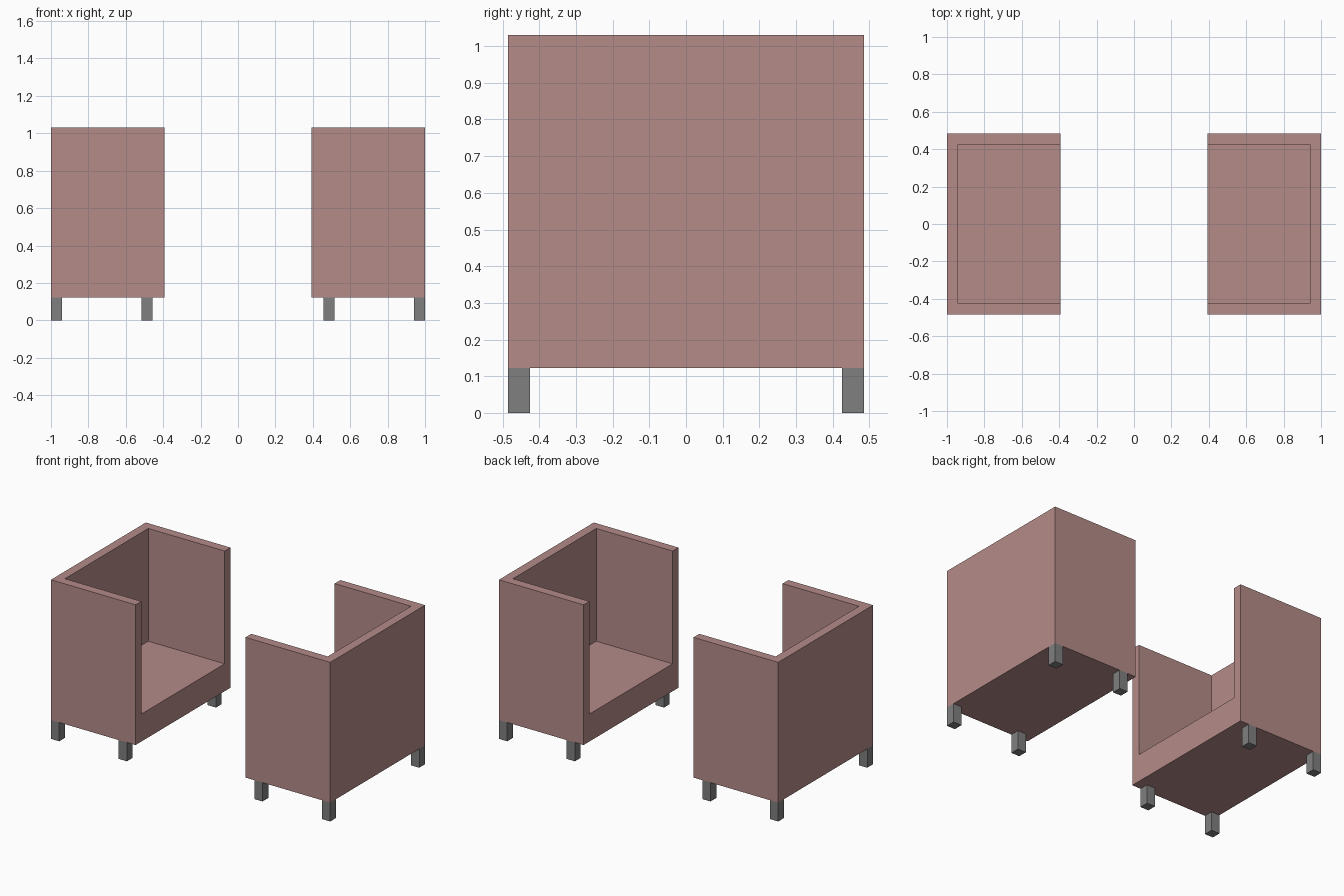
import bpy

if "Cube" in bpy.data.objects:
    bpy.data.objects.remove(bpy.data.objects["Cube"])


def material(name, color):
    m = bpy.data.materials.new(name)
    m.diffuse_color = (*color, 1)
    m.use_nodes = True
    m.node_tree.nodes["Principled BSDF"].inputs["Base Color"].default_value = m.diffuse_color
    return m


pink = material("dusty pink fabric", (0.46, 0.26, 0.25))
grey = material("grey leg", (0.215, 0.215, 0.215))

BACK, FRONT, HALF_W, WALL = 1.0, 0.394, 0.485, 0.059
BOTTOM, SEAT, TOP = 0.122, 0.30, 1.03


def box(name, xs, ys, zs, mat):
    lo, hi = zip(*(sorted(r) for r in (xs, ys, zs)))
    bpy.ops.mesh.primitive_cube_add(size=1, location=[(a + b) / 2 for a, b in zip(lo, hi)])
    ob = bpy.context.object
    ob.name = name
    ob.scale = [b - a for a, b in zip(lo, hi)]
    bpy.ops.object.transform_apply(location=True, rotation=False, scale=True)
    ob.data.materials.append(mat)
    return ob


# two tub chairs facing each other
for side, label in ((-1, "left"), (1, "right")):
    # upholstered shell: a block with the seat space cut out
    shell = box(f"{label}_chair_shell", (side * BACK, side * FRONT),
                (-HALF_W, HALF_W), (BOTTOM, TOP), pink)
    inner = HALF_W - WALL
    cutter = box("seat_cutter", (side * (BACK - WALL), side * (FRONT - 0.2)),
                 (-inner, inner), (SEAT, TOP + 0.2), pink)
    cutter.hide_render = True
    mod = shell.modifiers.new("seat_cut", 'BOOLEAN')
    mod.operation = 'DIFFERENCE'
    mod.solver = 'EXACT'
    mod.object = cutter
    bpy.context.view_layer.objects.active = shell
    bpy.ops.object.modifier_apply(modifier=mod.name)
    bpy.data.objects.remove(cutter)

    # four square legs
    for x, xname in ((0.456, "front"), (BACK - WALL, "back")):
        for y in (-1, 1):
            box(f"{label}_chair_{xname}_leg", (side * x, side * (x + WALL)),
                (y * inner, y * HALF_W), (0, BOTTOM), grey)
